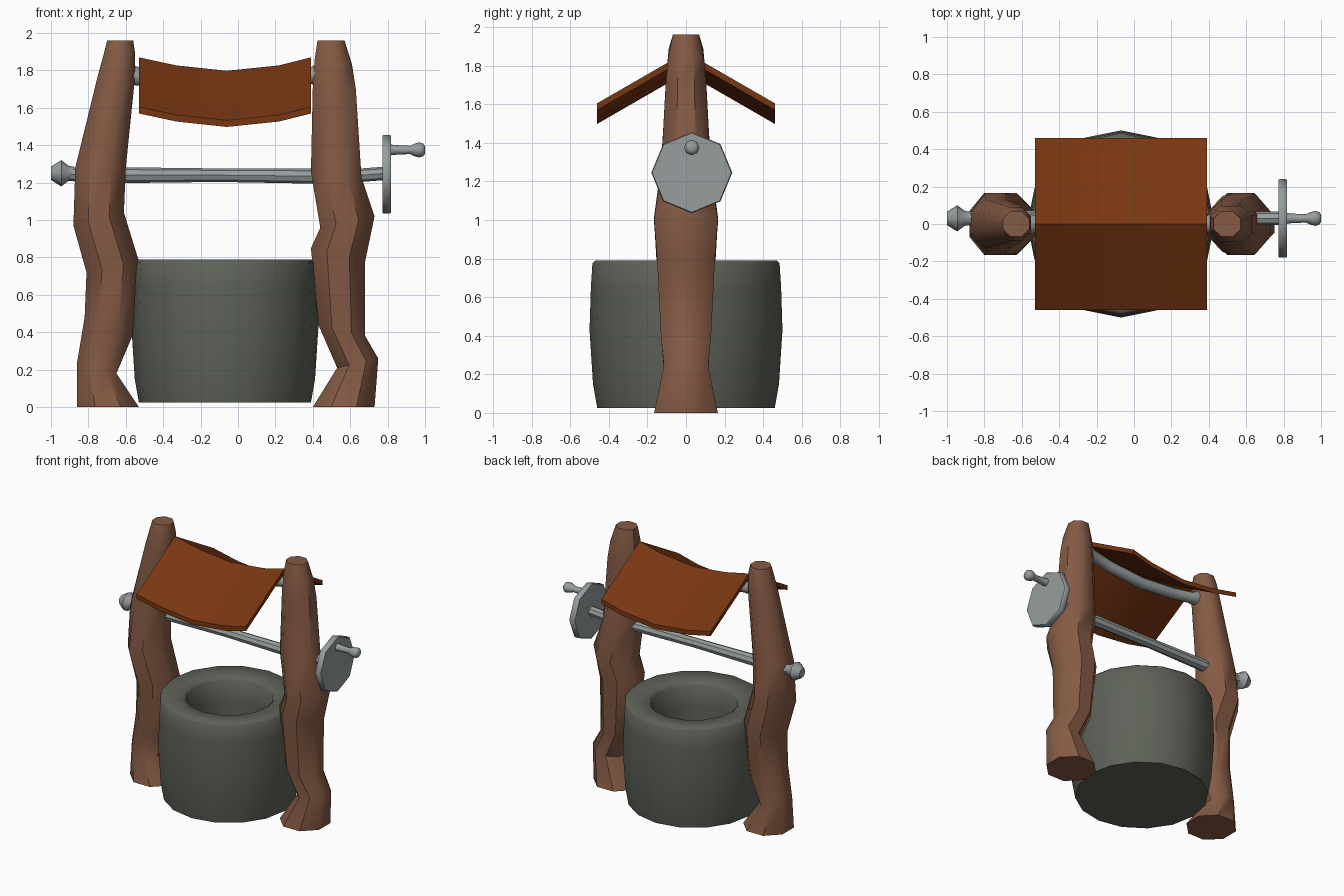
import bpy, bmesh, math

if "Cube" in bpy.data.objects:
    bpy.data.objects.remove(bpy.data.objects["Cube"])


def mat(name, rgb):
    m = bpy.data.materials.new(name)
    m.diffuse_color = (*rgb, 1)
    m.use_nodes = True
    m.node_tree.nodes["Principled BSDF"].inputs["Base Color"].default_value = m.diffuse_color
    return m


WOOD = mat("brown wood", (0.235, 0.103, 0.058))
STONE = mat("dark stone", (0.11, 0.122, 0.098))
METAL = mat("grey metal", (0.31, 0.34, 0.345))
CLOTH = mat("rust roof", (0.19, 0.037, 0.006))


def loft(name, rings, material, angle=40, caps=True):
    """Skin a list of point rings into a smooth-shaded object."""
    bm = bmesh.new()
    vr = [[bm.verts.new(p) for p in r] for r in rings]
    n = len(vr[0])
    for a, b in zip(vr, vr[1:]):
        for i in range(n):
            j = (i + 1) % n
            bm.faces.new((a[i], a[j], b[j], b[i]))
    if caps:
        bm.faces.new(vr[0][::-1])
        bm.faces.new(vr[-1])
    bmesh.ops.recalc_face_normals(bm, faces=bm.faces)
    me = bpy.data.meshes.new(name)
    bm.to_mesh(me)
    bm.free()
    ob = bpy.data.objects.new(name, me)
    bpy.context.collection.objects.link(ob)
    me.materials.append(material)
    bpy.ops.object.select_all(action='DESELECT')
    ob.select_set(True)
    bpy.context.view_layer.objects.active = ob
    bpy.ops.object.shade_smooth_by_angle(angle=math.radians(angle))
    return ob


def post(name, stations):
    """Gnarled octagonal post: (left x, left z, right x, right z, half depth)."""
    rings = []
    k = 1 / math.cos(math.pi / 8)
    for x0, z0, x1, z1, hy in stations:
        ring = []
        for i in range(8):
            a = math.pi / 8 + i * math.pi / 4
            c, s = math.cos(a) * k, math.sin(a) * k
            ring.append(((x0 + x1) / 2 + c * (x1 - x0) / 2, hy * s,
                         (z0 + z1) / 2 + c * (z1 - z0) / 2))
        rings.append(ring)
    loft(name, rings, WOOD, 45)


def rod(name, stations, y=0.03, sides=8, angle=40):
    """Rod along x: (x, z, radius)."""
    rings = [[(x, y + r * math.sin(2 * math.pi * i / sides),
               z + r * math.cos(2 * math.pi * i / sides)) for i in range(sides)]
             for x, z, r in stations]
    loft(name, rings, METAL, angle)


# wooden posts
post("left_post", [
    (-.86, 0, -.53, 0, .165), (-.86, .24, -.65, .18, .115),
    (-.82, .48, -.565, .38, .13), (-.81, .72, -.53, .78, .15),
    (-.88, .97, -.61, 1.04, .165), (-.87, 1.28, -.60, 1.28, .13),
    (-.75, 1.77, -.55, 1.77, .10), (-.72, 1.88, -.55, 1.89, .09),
    (-.70, 1.96, -.56, 1.96, .068)])
post("right_post", [
    (.40, 0, .73, 0, .165), (.53, .21, .75, .26, .115),
    (.43, .44, .68, .38, .13), (.39, .85, .68, .78, .15),
    (.44, .96, .73, 1.02, .165), (.39, 1.26, .66, 1.23, .13),
    (.40, 1.72, .63, 1.70, .105), (.41, 1.86, .61, 1.83, .093),
    (.425, 1.96, .57, 1.96, .068)])

# stone well with a hollow shaft
profile = [(.46, .025), (.482, .15), (.50, .43), (.493, .65), (.485, .775),
           (.47, .79), (.32, .78), (.30, .76), (.29, .6), (.29, .12)]
loft("stone_well", [[(-.07 + r * math.sin(i * math.pi / 8),
                      r * math.cos(i * math.pi / 8), z) for i in range(16)]
                    for r, z in profile], STONE, 50)

# axle with its end knob, crank disc and handle
rod("axle", [(-.92, 1.245, .036), (-.60, 1.24, .042), (-.1, 1.24, .036),
             (.39, 1.235, .04), (.66, 1.24, .036), (.79, 1.25, .036)])
rod("axle_knob", [(-1.0, 1.25, .035), (-.985, 1.25, .045), (-.945, 1.25, .07),
                  (-.905, 1.25, .04), (-.88, 1.25, .035)], angle=50)
rod("crank_disc", [(.772, 1.245, .205), (.778, 1.245, .21),
                   (.812, 1.245, .21), (.818, 1.245, .205)])
rod("crank_handle", [(.81, 1.375, .03), (.84, 1.375, .026), (.92, 1.375, .022),
                     (.945, 1.375, .034), (.97, 1.375, .04), (.99, 1.375, .034),
                     (1.0, 1.375, .02)], angle=60)

# sagging ridge bar
rod("ridge_bar", [(-.60, 1.775, .045), (-.575, 1.775, .05), (-.54, 1.77, .052),
                  (-.51, 1.76, .04), (-.33, 1.73, .04), (-.07, 1.71, .04),
                  (.22, 1.735, .04), (.38, 1.77, .04), (.40, 1.775, .05),
                  (.44, 1.785, .045)], y=0, angle=50)

# sagging two-sided roof
roof = []
for x, d in [(-.53, 0), (-.33, .043), (-.06, .072), (.22, .043), (.39, 0)]:
    roof.append([(x, -.46, 1.605 - d), (x, 0, 1.87 - d), (x, .46, 1.605 - d),
                 (x, .46, 1.57 - d), (x, 0, 1.835 - d), (x, -.46, 1.57 - d)])
loft("roof", roof, CLOTH, 30)
